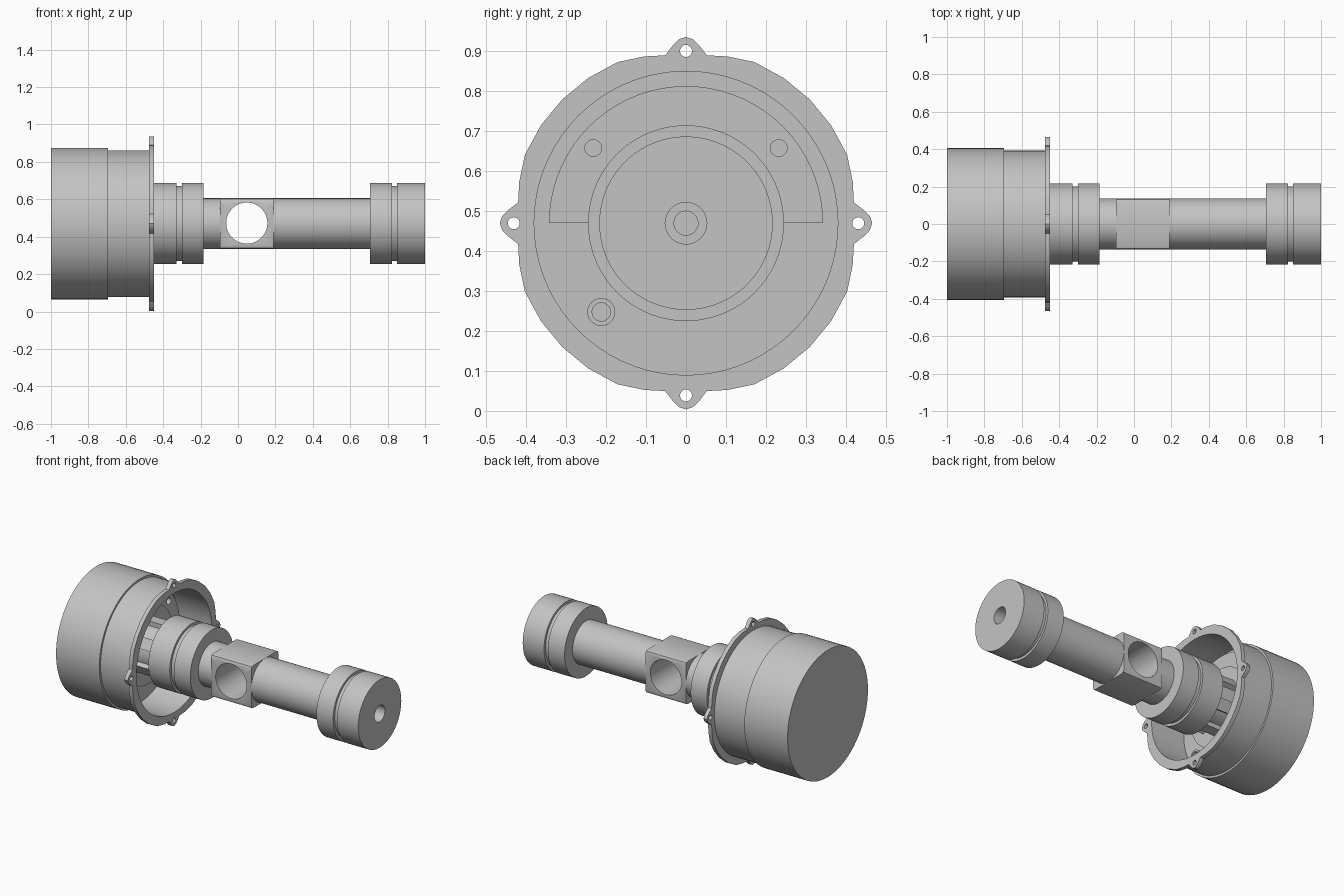
import bpy, bmesh
from math import sin, cos, pi, radians
from mathutils import Matrix, Vector

if "Cube" in bpy.data.objects:
    bpy.data.objects.remove(bpy.data.objects["Cube"])

AXIS = 0.47  # height of the long axis

steel = bpy.data.materials.new("plain grey metal")
steel.use_nodes = True
steel.diffuse_color = (0.55, 0.55, 0.55, 1)
steel.node_tree.nodes["Principled BSDF"].inputs["Base Color"].default_value = steel.diffuse_color


def finish(obj):
    bpy.ops.object.select_all(action='DESELECT')
    obj.select_set(True)
    bpy.context.view_layer.objects.active = obj
    bpy.ops.object.shade_smooth_by_angle(angle=radians(30))
    return obj


def add(name, bm):
    bmesh.ops.recalc_face_normals(bm, faces=bm.faces)
    mesh = bpy.data.meshes.new(name)
    bm.to_mesh(mesh)
    bm.free()
    mesh.materials.append(steel)
    obj = bpy.data.objects.new(name, mesh)
    bpy.context.collection.objects.link(obj)
    return finish(obj)


def lathe(name, profile, y=0, z=0, steps=72, closed=False):
    """Turn an (x, radius) profile round the x direction."""
    bm = bmesh.new()
    verts = [bm.verts.new((x, 0, r)) for x, r in profile]
    pairs = list(zip(verts, verts[1:]))
    if closed:
        pairs.append((verts[-1], verts[0]))
    edges = [bm.edges.new(p) for p in pairs]
    bmesh.ops.spin(bm, geom=verts + edges, cent=(0, 0, 0), axis=(1, 0, 0),
                   angle=2 * pi, steps=steps)
    bmesh.ops.remove_doubles(bm, verts=bm.verts, dist=0.0001)
    bmesh.ops.translate(bm, verts=bm.verts, vec=(0, y, AXIS + z))
    return add(name, bm)


def circle(cx, cy, r, n=24):
    return [(cx + r * cos(2 * pi * i / n), cy + r * sin(2 * pi * i / n)) for i in range(n)]


def plate(name, loops, x0, x1):
    """Flat plate facing x, cut from an outline and hole loops in (y, z)."""
    curve = bpy.data.curves.new(name, 'CURVE')
    curve.dimensions = '2D'
    curve.fill_mode = 'BOTH'
    curve.extrude = (x1 - x0) / 2
    for loop in loops:
        spline = curve.splines.new('POLY')
        spline.points.add(len(loop) - 1)
        for point, (u, v) in zip(spline.points, loop):
            point.co = (u, v, 0, 1)
        spline.use_cyclic_u = True
    curve.materials.append(steel)
    obj = bpy.data.objects.new(name, curve)
    bpy.context.collection.objects.link(obj)
    obj.rotation_euler = (pi / 2, 0, pi / 2)
    obj.location = ((x0 + x1) / 2, 0, AXIS)
    bpy.ops.object.select_all(action='DESELECT')
    obj.select_set(True)
    bpy.context.view_layer.objects.active = obj
    bpy.ops.object.convert(target='MESH')
    return finish(bpy.context.object)


# Cup-shaped housing, open towards +x
FLOOR = -0.69
lathe("housing", [(-1, 0), (-1, 0.405), (-0.695, 0.405), (-0.695, 0.392), (-0.46, 0.392),
                  (-0.46, 0.38), (FLOOR, 0.38), (FLOOR, 0)])

# Mounting flange with four drilled ears
outline = []
for k in range(4):
    a = k * pi / 2
    ear = [(0.42, -0.052), (0.445, -0.033), (0.46, -0.018), (0.466, 0),
           (0.46, 0.018), (0.445, 0.033), (0.42, 0.052)]
    ear += [(0.43 * cos(radians(14)), 0.43 * sin(radians(14)))]
    ear += [(0.438 * cos(radians(t)), 0.438 * sin(radians(t))) for t in range(23, 70, 11)]
    ear += [(0.43 * cos(radians(76)), 0.43 * sin(radians(76)))]
    outline += [(u * cos(a) - v * sin(a), u * sin(a) + v * cos(a)) for u, v in ear]
holes = [circle(0.431 * cos(k * pi / 2), 0.431 * sin(k * pi / 2), 0.015) for k in range(4)]
plate("flange", [outline, circle(0, 0, 0.38, 72)] + holes, -0.475, -0.45)

# Raised half ring on the housing floor with two drilled holes
arc = [i * pi / 36 for i in range(37)]
half = [(0.343 * cos(t), 0.343 * sin(t)) for t in arc]
half += [(0.235 * cos(t), 0.235 * sin(t)) for t in reversed(arc)]
plate("floor_half_ring", [half, circle(0.232, 0.188, 0.021), circle(-0.232, 0.188, 0.021)],
      FLOOR, FLOOR + 0.04)

# Small tubular port on the floor
lathe("port", [(FLOOR, 0.035), (FLOOR + 0.06, 0.035), (FLOOR + 0.06, 0.023), (FLOOR, 0.023)],
      y=-0.212, z=-0.222, steps=24, closed=True)

# Hub and neck joining the floor to the first collar
lathe("hub", [(FLOOR, 0), (FLOOR, 0.245), (-0.63, 0.245), (-0.63, 0.15), (-0.475, 0.15),
              (-0.475, 0)])
bm = bmesh.new()
for k in range(6):
    turn = Matrix.Rotation(k * pi / 3, 4, 'X')
    bmesh.ops.create_cube(bm, size=1, matrix=Matrix.Translation((0, 0, AXIS)) @ turn
                          @ Matrix.Translation((-0.56, 0, 0.145))
                          @ Matrix.Diagonal((0.15, 0.07, 0.06, 1)))
add("neck_ribs", bm)


# Two grooved collars
def collar(x, end):
    return [(x, 0), (x, 0.217), (x + 0.15, 0.217), (x + 0.15, 0.201), (x + 0.18, 0.201),
            (x + 0.18, 0.217), (x + 0.295, 0.217)] + end


lathe("inner_collar", collar(-0.48, [(-0.185, 0)]))
outer = [(0.705, 0), (0.705, 0.217), (0.823, 0.217), (0.823, 0.201), (0.85, 0.201),
         (0.85, 0.217), (1, 0.217)]
lathe("outer_collar", outer + [(1, 0.052), (0.9, 0.052), (0.9, 0.03), (0.8, 0.03), (0.8, 0)])

# Round shaft on either side of the block
for name, x0, x1 in (("inner_shaft", -0.19, -0.09), ("outer_shaft", 0.185, 0.71)):
    lathe(name, [(x0, 0), (x0, 0.136), (x1, 0.136), (x1, 0)])

# Square block with softened long edges and a cross bore
bm = bmesh.new()
bmesh.ops.create_cube(bm, size=1, matrix=Matrix.Translation((0.0475, 0, AXIS))
                      @ Matrix.Diagonal((0.285, 0.272, 0.272, 1)))
long_edges = [e for e in bm.edges if abs(e.verts[0].co.x - e.verts[1].co.x) > 0.1]
bmesh.ops.bevel(bm, geom=long_edges, offset=0.017, segments=2, profile=0.5, affect='EDGES')
block = add("bored_block", bm)

bm = bmesh.new()
bmesh.ops.create_cone(bm, cap_ends=True, segments=64, radius1=0.11, radius2=0.11, depth=1,
                      matrix=Matrix.Translation((0.047, 0, AXIS + 0.003))
                      @ Matrix.Rotation(pi / 2, 4, 'X'))
cutter = add("bore_cutter", bm)
cutter.hide_render = True
cut = block.modifiers.new("bore", 'BOOLEAN')
cut.operation = 'DIFFERENCE'
cut.solver = 'EXACT'
cut.object = cutter
bpy.ops.object.select_all(action='DESELECT')
block.select_set(True)
bpy.context.view_layer.objects.active = block
bpy.ops.object.modifier_apply(modifier="bore")
bpy.data.objects.remove(cutter)
finish(block)
